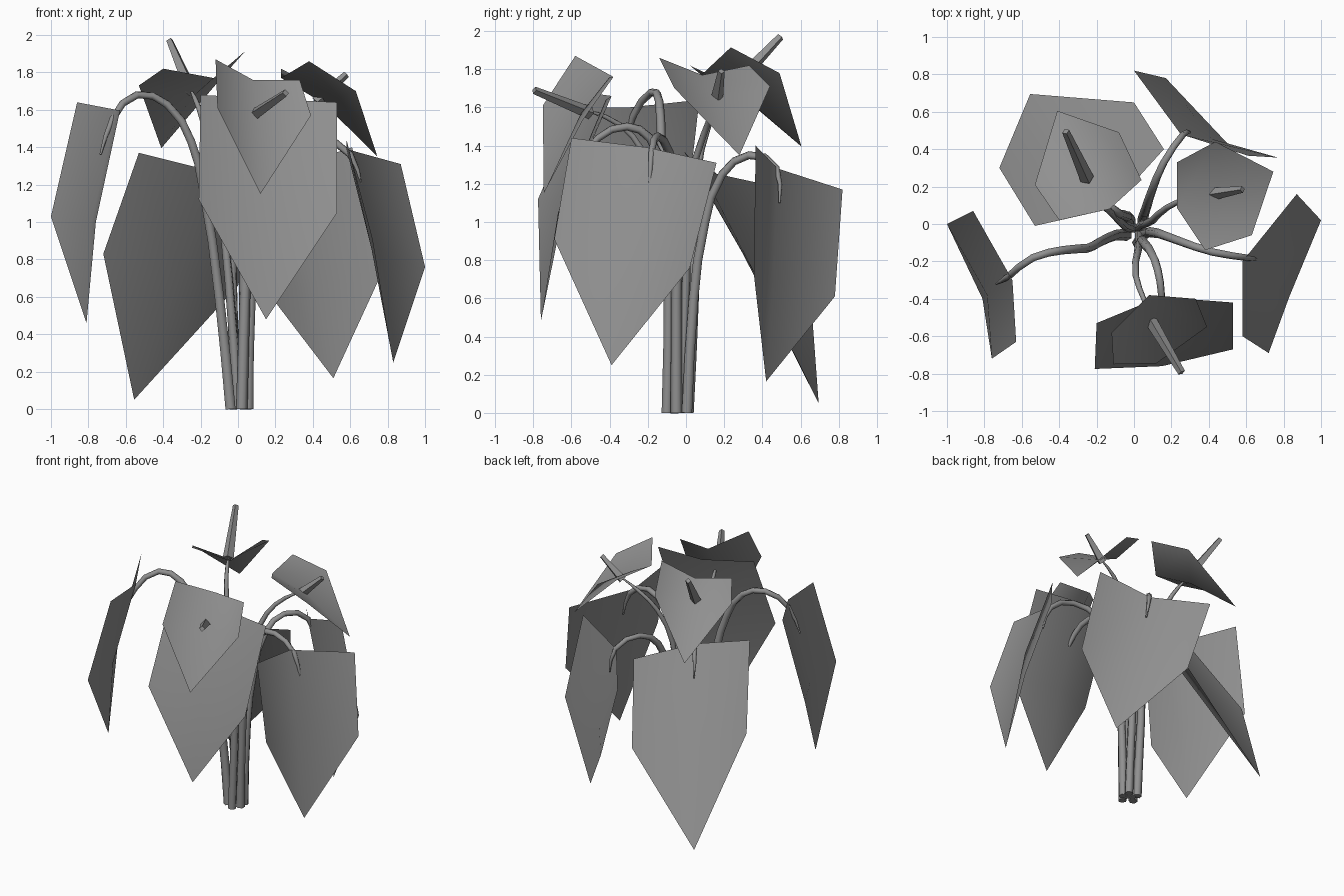
import bpy
from mathutils import Vector

# Dark grey used for the whole plant
dark = bpy.data.materials.new("dark_grey")
dark.diffuse_color = (.28, .28, .28, 1)


def blade(name, c1, t, c2, s2, tip, s1):
    """Folded shield-shaped sheet: top corners, notch, sides and tip."""
    c1, t, c2, s2, tip, s1 = map(Vector, (c1, t, c2, s2, tip, s1))
    mid = (s1 + s2) / 2 + t - (c1 + c2) / 2          # midrib point
    mesh = bpy.data.meshes.new(name)
    mesh.from_pydata([c1, t, c2, s2, tip, s1, mid], [],
                     [(0, 5, 6, 1), (1, 6, 3, 2), (5, 4, 6), (6, 4, 3)])
    mesh.shade_smooth()
    mesh.materials.append(dark)
    obj = bpy.data.objects.new(name, mesh)
    bpy.context.collection.objects.link(obj)


def tube(name, points, r0, r1, sides=1, smooth=True):
    """Tapered stem through a few points, turned into a mesh."""
    cu = bpy.data.curves.new(name, 'CURVE')
    cu.dimensions = '3D'
    cu.bevel_depth = 1.0
    cu.bevel_resolution = sides
    cu.use_fill_caps = True
    cu.resolution_u = 2 if smooth else 1
    cu.materials.append(dark)
    sp = cu.splines.new('BEZIER')
    sp.bezier_points.add(len(points) - 1)
    last = len(points) - 1
    for i, (bp, co) in enumerate(zip(sp.bezier_points, points)):
        bp.co = co
        bp.handle_left_type = bp.handle_right_type = 'AUTO'
        bp.radius = r0 + (r1 - r0) * i / last
    if smooth:
        sp.bezier_points[last].radius = .006          # pointed end
    obj = bpy.data.objects.new(name, cu)
    bpy.context.collection.objects.link(obj)
    bpy.ops.object.select_all(action='DESELECT')
    obj.select_set(True)
    bpy.context.view_layer.objects.active = obj
    bpy.ops.object.convert(target='MESH')
    if smooth:
        bpy.ops.object.shade_smooth_by_angle(angle=1.1)
    else:
        bpy.ops.object.shade_flat()


# Large leaves
blade("leaf_left", (-.86, .07, 1.64), (-.65, -.30, 1.60), (-.63, -.63, 1.60),
      (-.76, -.72, 1.0), (-.81, -.40, .46), (-1, 0, 1.03))
blade("leaf_front", (-.20, -.53, 1.68), (.14, -.39, 1.66), (.53, -.42, 1.64),
      (.53, -.67, 1.05), (.15, -.76, .48), (-.21, -.775, 1.12))
blade("leaf_right", (.58, -.60, 1.44), (.58, -.20, 1.39), (.87, .16, 1.31),
      (1, .02, .76), (.83, -.39, .25), (.72, -.69, .91))
blade("leaf_back_right", (0, .82, 1.17), (.25, .48, 1.28), (.61, .365, 1.40),
      (.77, .355, .73), (.51, .42, .165), (.17, .78, .61))
blade("leaf_back_left", (-.53, -.01, 1.37), (-.13, .08, 1.27), (.16, .40, 1.20),
      (0, .65, .66), (-.555, .695, .05), (-.72, .30, .83))

# Flower spathes
blade("spathe_front", (-.12, -.58, 1.87), (.08, -.38, 1.76), (.33, -.40, 1.76),
      (.39, -.55, 1.57), (.12, -.745, 1.15), (-.11, -.75, 1.61))
blade("spathe_left", (-.40, .02, 1.82), (-.13, .08, 1.77), (.04, .235, 1.915),
      (-.08, .49, 1.78), (-.41, .605, 1.395), (-.53, .21, 1.73))
blade("spathe_right", (.38, -.14, 1.86), (.23, .085, 1.77), (.23, .33, 1.82),
      (.435, .44, 1.71), (.745, .28, 1.35), (.63, -.06, 1.70))

# Flower spikes
tube("spike_front", [(.08, -.50, 1.57), (.255, -.795, 1.69)], .034, .020, 0, False)
tube("spike_left", [(-.25, .24, 1.70), (-.365, .495, 1.97)], .038, .020, 0, False)
tube("spike_right", [(.42, .16, 1.64), (.58, .185, 1.79)], .034, .018, 0, False)

# Leaf stalks, arching over and piercing the leaf midribs
stalks = {
    "stalk_left": [(-.04, -.06, 0), (-.10, -.06, .6), (-.19, -.10, 1.2), (-.25, -.13, 1.43),
                   (-.38, -.14, 1.63), (-.54, -.18, 1.68), (-.67, -.28, 1.55), (-.735, -.32, 1.36)],
    "stalk_front": [(.02, -.10, 0), (.04, -.09, .7), (.06, -.11, 1.2), (.11, -.19, 1.44),
                    (.14, -.31, 1.50), (.15, -.46, 1.44), (.15, -.58, 1.29)],
    "stalk_right": [(.055, -.05, 0), (.07, -.05, .6), (.13, -.05, 1.15), (.24, -.09, 1.37),
                    (.42, -.15, 1.45), (.60, -.18, 1.36), (.66, -.19, 1.18)],
    "stalk_back_right": [(.05, .005, 0), (.05, .04, .6), (.07, .10, 1.0), (.10, .19, 1.25),
                         (.16, .33, 1.35), (.26, .475, 1.28), (.30, .49, 1.10)],
    "stalk_back_left": [(-.02, .01, 0), (-.03, .04, .6), (-.06, .05, 1.1), (-.11, .08, 1.26),
                        (-.17, .14, 1.25), (-.215, .215, 1.08)],
}
for name, pts in stalks.items():
    tube(name, pts, .031, .016)

# Flower stems
stems = {
    "stem_front": [(.03, -.04, 0), (.03, -.09, .7), (.02, -.15, 1.2), (.01, -.28, 1.45),
                   (.06, -.42, 1.55), (.10, -.51, 1.58)],
    "stem_left": [(0, -.02, 0), (-.05, -.01, .7), (-.11, .05, 1.2), (-.19, .13, 1.55),
                  (-.23, .20, 1.66), (-.25, .24, 1.70)],
    "stem_right": [(.02, -.03, 0), (.05, 0, .7), (.10, .02, 1.2), (.18, .09, 1.45),
                   (.30, .14, 1.58), (.42, .16, 1.65)],
}
for name, pts in stems.items():
    tube(name, pts, .027, .010)
